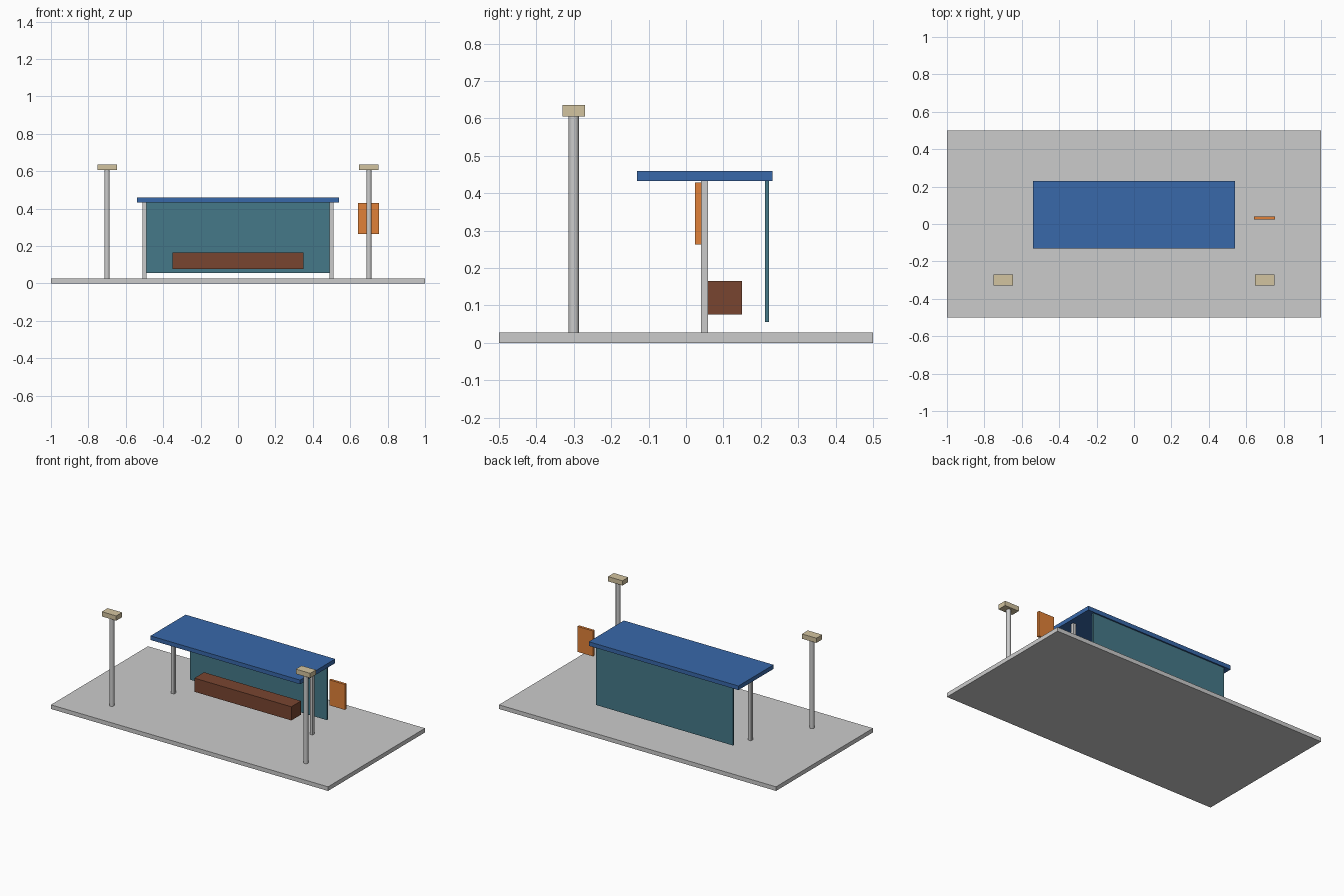
import bpy
import math

if "Cube" in bpy.data.objects:
    bpy.data.objects.remove(bpy.data.objects["Cube"])


def paint(obj, name, rgb):
    mat = bpy.data.materials.get(name) or bpy.data.materials.new(name)
    mat.diffuse_color = (*rgb, 1)
    mat.use_nodes = True
    mat.node_tree.nodes["Principled BSDF"].inputs["Base Color"].default_value = mat.diffuse_color
    obj.data.materials.append(mat)


def box(name, x, y, z, color=None):
    """Box spanning the (min, max) ranges on each axis."""
    ranges = (x, y, z)
    bpy.ops.mesh.primitive_cube_add(size=1, location=[(a + b) / 2 for a, b in ranges])
    obj = bpy.context.object
    obj.name = name
    obj.scale = [b - a for a, b in ranges]
    bpy.ops.object.transform_apply(location=False, rotation=False, scale=True)
    if color:
        paint(obj, *color)
    return obj


def pole(name, x, y, z, radius):
    bpy.ops.mesh.primitive_cylinder_add(vertices=12, radius=radius, depth=z[1] - z[0],
                                        location=(x, y, (z[0] + z[1]) / 2))
    obj = bpy.context.object
    obj.name = name
    bpy.ops.object.shade_smooth_by_angle(angle=math.radians(40))
    return obj


BLUE = ("roof_blue", (0.04, 0.14, 0.40))
TEAL = ("glass_teal", (0.06, 0.19, 0.25))
BROWN = ("bench_brown", (0.19, 0.06, 0.03))
ORANGE = ("sign_orange", (0.75, 0.22, 0.04))
CREAM = ("lamp_cream", (0.65, 0.55, 0.35))

BASE_TOP = 0.027

# Platform slab
box("platform", (-1, 1), (-0.5, 0.5), (0, BASE_TOP))

# Shelter: roof, back panel, bench
box("roof", (-0.54, 0.54), (-0.131, 0.231), (0.432, 0.459), BLUE)
box("back_panel", (-0.495, 0.495), (0.211, 0.222), (0.055, 0.432), TEAL)
box("bench", (-0.35, 0.35), (0.05, 0.15), (0.076, 0.165), BROWN)

# Hanging sign board
box("sign_board", (0.642, 0.755), (0.024, 0.041), (0.263, 0.429), ORANGE)

# Mirrored shelter posts and lamps
for side, s in (("left", -1), ("right", 1)):
    x = s * 0.5
    box(f"{side}_shelter_post", (x - 0.01, x + 0.01), (0.04, 0.059), (BASE_TOP, 0.432))
    x = s * 0.7
    pole(f"{side}_lamp_post", x, -0.3, (BASE_TOP, 0.605), 0.0142)
    box(f"{side}_lamp_head", (x - 0.052, x + 0.052), (-0.33, -0.27), (0.605, 0.636), CREAM)
